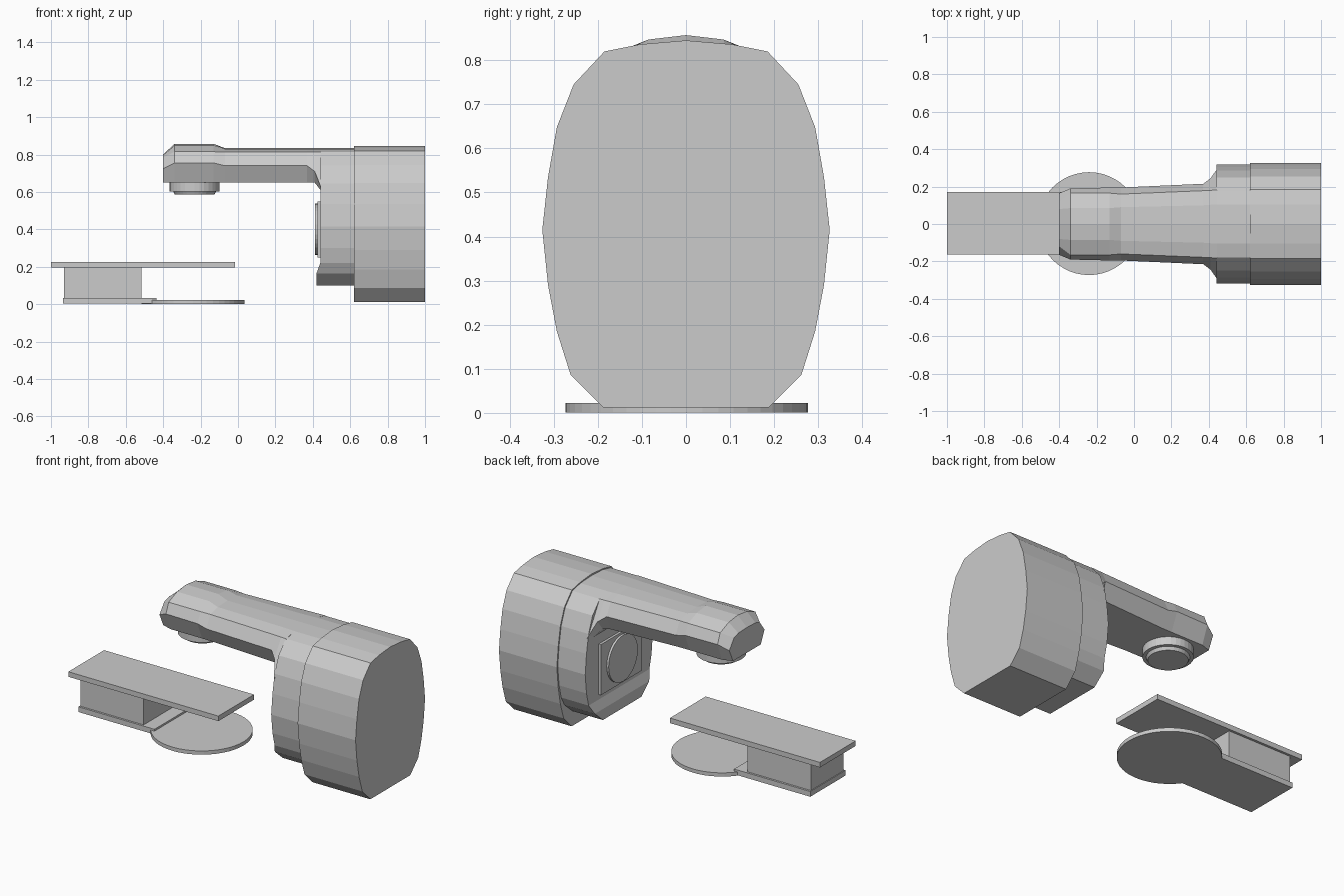
import bpy, bmesh, math
from mathutils import Matrix

if "Cube" in bpy.data.objects:
    bpy.data.objects.remove(bpy.data.objects["Cube"])


def finish(name, bm):
    bmesh.ops.recalc_face_normals(bm, faces=bm.faces[:])
    me = bpy.data.meshes.new(name)
    bm.to_mesh(me)
    bm.free()
    ob = bpy.data.objects.new(name, me)
    bpy.context.collection.objects.link(ob)
    return ob


def loft(name, sections):
    """Loft mirrored half sections; each is a list of (x, y, z) from top to bottom."""
    bm = bmesh.new()
    rings = []
    for sec in sections:
        right = [bm.verts.new(p) for p in sec]
        left = [v if abs(v.co.y) < 1e-6 else bm.verts.new((v.co.x, -v.co.y, v.co.z)) for v in right]
        rings.append((right, left))
    n = len(sections[0])
    for (r0, l0), (r1, l1) in zip(rings, rings[1:]):
        for a, b in ((r0, r1), (l0, l1)):
            for i in range(n - 1):
                bm.faces.new((a[i], a[i + 1], b[i + 1], b[i]))
        bm.faces.new((r0[-1], l0[-1], l1[-1], r1[-1]))
    # end caps in mirrored strips
    for r, l in (rings[0], rings[-1]):
        for i in range(n - 1):
            vs = [r[i], r[i + 1], l[i + 1], l[i]]
            bm.faces.new(list(dict.fromkeys(vs)))
    return finish(name, bm)


def box(name, x, y, z):
    bm = bmesh.new()
    bmesh.ops.create_cube(bm, size=1)
    for v in bm.verts:
        v.co = [(a + b) / 2 + c * (b - a) for c, (a, b) in zip(v.co, (x, y, z))]
    return finish(name, bm)


def disc(name, r1, r2, depth, loc, sides=32, along_x=False):
    bm = bmesh.new()
    m = Matrix.Translation(loc)
    if along_x:
        m = m @ Matrix.Rotation(math.pi / 2, 4, 'Y')
    bmesh.ops.create_cone(bm, cap_ends=True, segments=sides, radius1=r1, radius2=r2,
                          depth=depth, matrix=m)
    return finish(name, bm)


# rear housing
rear = [(0, .845), (.105, .836), (.185, .82), (.255, .745), (.293, .648), (.313, .535),
        (.326, .415), (.313, .29), (.293, .185), (.262, .087), (.187, .012)]
loft("rear_housing", [[(x, y, z) for y, z in rear] for x in (.62, 1.0)])

# front housing, its lower lip leaning forward
front = [(0, .835), (.105, .83), (.18, .813), (.248, .74), (.285, .645), (.305, .535),
         (.317, .415), (.305, .3), (.285, .22), (.255, .165), (.18, .1)]
loft("front_housing", [[(.42 if z < .2 else .44, y, z) for y, z in front],
                       [(.625, y, z) for y, z in front]])

# arm and head
arm = {
    -.40: [(0, .80), (.08, .797), (.12, .785), (.165, .725), (.13, .65)],
    -.34: [(0, .857), (.085, .847), (.165, .815), (.19, .755), (.15, .65)],
    -.13: [(0, .857), (.085, .847), (.165, .815), (.195, .755), (.15, .65)],
    -.07: [(0, .834), (.09, .83), (.16, .813), (.195, .74), (.15, .65)],
    .37: [(0, .835), (.10, .83), (.178, .814), (.215, .74), (.175, .65)],
    .41: [(0, .835), (.103, .83), (.18, .814), (.245, .71), (.195, .65)],
    .445: [(0, .835), (.105, .83), (.182, .814), (.296, .62), (.24, .605)],
}
loft("arm", [[(x, y, z) for y, z in half] for x, half in arm.items()])

# nozzle under the head
disc("nozzle_collar", .134, .134, .05, (-.232, 0, .628))
disc("nozzle_tip", .106, .118, .025, (-.232, 0, .5975))

# dial panel
box("dial_panel", (.425, .45), (-.19, .19), (.25, .55))
disc("dial", .137, .137, .03, (.427, 0, .4), along_x=True)

# cup stand
disc("drip_disc", .275, .275, .022, (-.24, .002, .012), sides=48)
box("stand_base", (-.935, -.435), (-.162, .17), (.003, .034))
box("stand_post", (-.93, -.515), (-.15, .158), (.03, .2))
box("stand_tray", (-1, -.015), (-.163, .172), (.195, .225))
